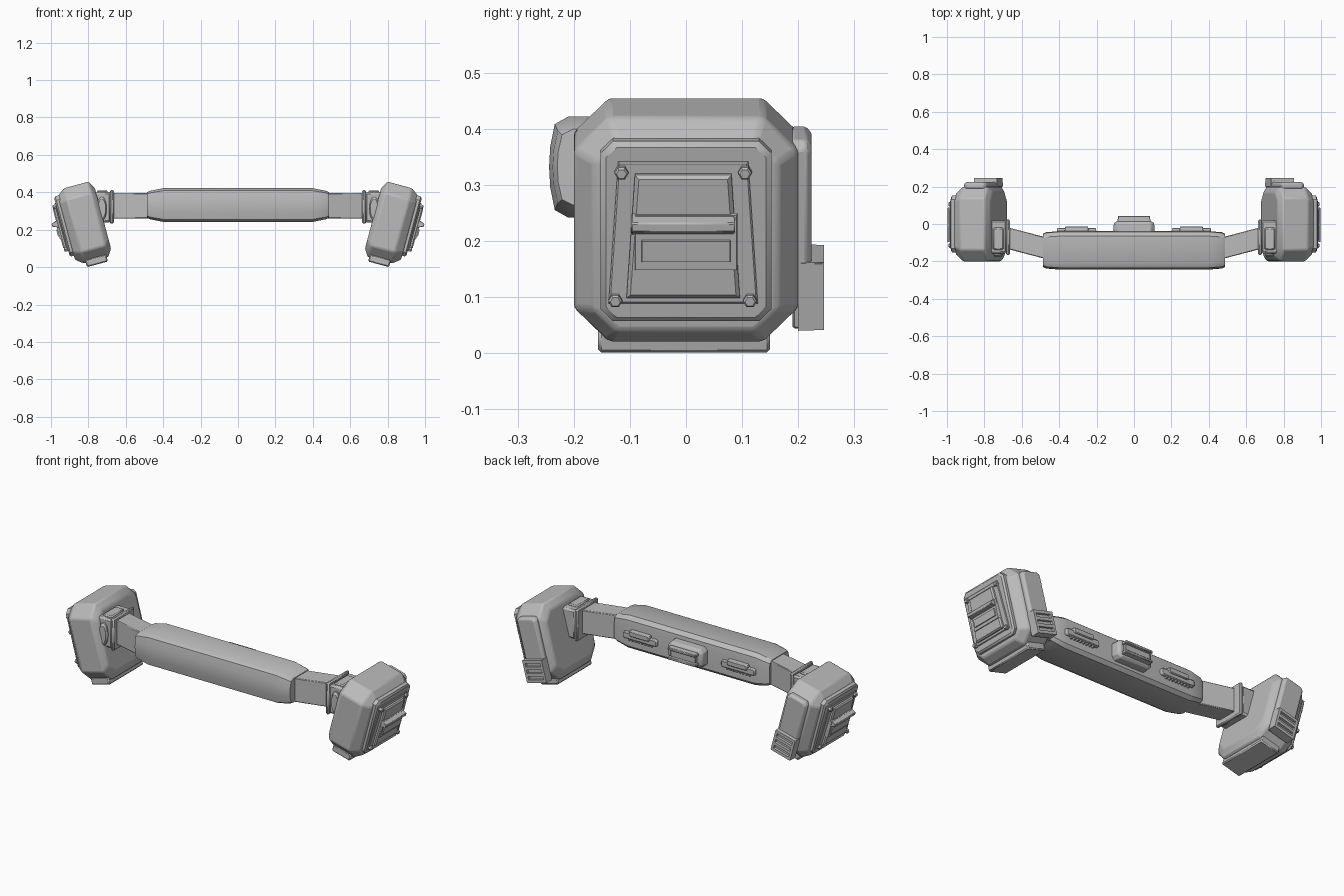
import bpy, bmesh, math
from mathutils import Matrix, Vector

cube = bpy.data.objects.get("Cube")
if cube:
    bpy.data.objects.remove(cube, do_unlink=True)

grey = bpy.data.materials.new("plain_grey")
grey.use_nodes = True
GREY = (0.5, 0.5, 0.5, 1)
grey.diffuse_color = GREY
grey.node_tree.nodes["Principled BSDF"].inputs["Base Color"].default_value = GREY

# Pod frame: local x points outward, local z up along the leaning pod
TILT = Matrix.Rotation(math.radians(15), 4, 'Y')


def loft(name, rings, matrix=None, mirror=True, bevel=0.0, segments=1):
    """Skin a list of equal-length point rings and cap both ends."""
    bm = bmesh.new()
    loops = [[bm.verts.new(p) for p in ring] for ring in rings]
    n = len(loops[0])
    for a, b in zip(loops, loops[1:]):
        for i in range(n):
            j = (i + 1) % n
            bm.faces.new((a[i], a[j], b[j], b[i]))
    bm.faces.new(loops[0][::-1])
    bm.faces.new(loops[-1])
    if matrix:
        bm.transform(matrix)
    bmesh.ops.recalc_face_normals(bm, faces=bm.faces)
    mesh = bpy.data.meshes.new(name)
    bm.to_mesh(mesh)
    bm.free()
    mesh.materials.append(grey)
    ob = bpy.data.objects.new(name, mesh)
    bpy.context.collection.objects.link(ob)
    if bevel:
        mod = ob.modifiers.new("Bevel", 'BEVEL')
        mod.width, mod.segments = bevel, segments
        mod.limit_method, mod.angle_limit = 'ANGLE', math.radians(25)
    if mirror:
        ob.modifiers.new("Mirror", 'MIRROR')
    bpy.ops.object.select_all(action='DESELECT')
    ob.select_set(True)
    bpy.context.view_layer.objects.active = ob
    bpy.ops.object.shade_smooth_by_angle(angle=math.radians(30))
    return ob


def rect(hx, hy, cut=0.0):
    """Rectangle outline, with cut corners when cut is above zero."""
    if not cut:
        return [(-hx, -hy), (hx, -hy), (hx, hy), (-hx, hy)]
    return [(-hx + cut, -hy), (hx - cut, -hy), (hx, -hy + cut), (hx, hy - cut),
            (hx - cut, hy), (-hx + cut, hy), (-hx, hy - cut), (-hx, -hy + cut)]


def box(name, x, y, z, matrix=None, mirror=True, bevel=0.004):
    """Box from (min, max) ranges."""
    ring = [(x[0], y[0]), (x[1], y[0]), (x[1], y[1]), (x[0], y[1])]
    return loft(name, [[(a, b, h) for a, b in ring] for h in z], matrix, mirror, bevel)


def outward(name, sections, mid, matrix=TILT, bevel=0.0, segments=1):
    """Stack of outlines along the pod's outward axis: (u, half_y, half_w, cut)."""
    rings = [[(u, a, mid + b) for a, b in rect(hy, hw, cut)] for u, hy, hw, cut in sections]
    return loft(name, rings, matrix, True, bevel, segments)


def backward(name, x, z, sections, matrix=None, mirror=True, bevel=0.003):
    """Stack of outlines along +y centred on (x, z): (y, half_x, half_z, cut)."""
    rings = [[(x + a, y, z + b) for a, b in rect(hx, hz, cut)] for y, hx, hz, cut in sections]
    return loft(name, rings, matrix, mirror, bevel)


# Centre bar: rounded cross-section tapering at both ends
profile = [(-.055, -1), (-.21, -1), (-.234, -.85), (-.242, -.4), (-.244, 0), (-.242, .4),
           (-.234, .85), (-.21, 1), (-.065, 1), (-.042, .8), (-.038, .4), (-.038, -.8)]
stations = [(-.487, .068, .86), (-.47, .076, .94), (-.4, .09, 1),
            (.4, .09, 1), (.47, .076, .94), (.487, .068, .86)]
loft("centre_bar", [[(x, -.14 + (y + .14) * s, .332 + h * hz) for y, h in profile]
                    for x, hz, s in stations], mirror=False)

# Straps from the bar to the pods
loft("strap", [[(x, c + a, .328 + b) for a, b in rect(.058, .068)]
               for x, c in ((.46, -.132), (.69, -.072))], bevel=.004)

# Hinge blocks with flange, top pad and front boss
box("hinge_flange", (.664, .684), (-.165, .025), (.232, .412), bevel=.006)
box("hinge_block", (.68, .79), (-.158, .02), (.238, .402), bevel=.01)
box("hinge_top_pad", (.697, .755), (-.138, -.02), (.395, .41), bevel=.006)
loft("hinge_boss", [[(.728 + r * .026 * math.cos(t), y, .313 + r * .064 * math.sin(t))
                     for t in [math.tau * i / 20 for i in range(20)]]
                    for y, r in ((-.15, 1), (-.167, 1), (-.175, .8))])

# Pod body: cut-corner box with a broad slope toward the outer face
MID = .44
outward("pod_body", [(.63, .172, .168, .05), (.655, .2, .208, .062), (.79, .2, .208, .062),
                     (.832, .163, .176, .04)], MID, bevel=.008, segments=2)
box("pod_base", (.664, .78), (-.157, .15), (.209, .25), TILT, bevel=.006)

# Outer panel layers
outward("outer_panel", [(.82, .152, .166, .022), (.846, .152, .166, .022),
                        (.854, .143, .157, .02)], MID + .012)


def trapezoid(name, u, bottom, top, w, inset=.008, bevel=0.0):
    rings = []
    for k, d in ((u[0], 0), (u[1] - inset, 0), (u[1], inset)):
        rings.append([(k, -bottom + d, w[0] + d), (k, bottom - d, w[0] + d),
                      (k, top - d, w[1] - d), (k, -top + d, w[1] - d)])
    return loft(name, rings, Matrix.Translation((0, -.005, 0)) @ TILT, True, bevel)


trapezoid("bolt_plate", (.85, .86), .133, .116, (.322, .583), .003)
trapezoid("latch_mount", (.855, .876), .101, .086, (.335, .562), .007)

# Latch: frame, pull block and projecting lip
outward("latch_frame", [(.87, .092, .052, 0), (.881, .09, .05, 0)], .44)
outward("latch_pull", [(.875, .08, .021, 0), (.887, .078, .019, 0)], .425)
loft("latch_lip", [[(.87, y, .452), (.903, y, .466), (.903, y, .482), (.87, y, .492)]
                   for y in (-.097, .087)], TILT, bevel=.002)

# Hexagonal bolts
for y, w in ((-.115, .565), (.105, .565), (-.126, .329), (.114, .329)):
    loft("panel_bolt", [[(u, y + r * math.cos(math.tau * i / 6), w + r * math.sin(math.tau * i / 6))
                         for i in range(6)] for u, r in ((.85, .0125), (.87, .0125), (.874, .009))],
         TILT)

# Pod rear cover and slotted clasp
backward("rear_cover", .722, .452, [(.19, .062, .148, .015), (.214, .062, .148, .015),
                                    (.224, .052, .138, .013)], TILT)
backward("rear_clasp_core", .722, .315, [(.19, .06, .06, 0), (.232, .06, .06, 0)], TILT)
for w in (.261, .297, .333, .369):
    backward("rear_clasp_bar", .722, w, [(.2, .063, .009, 0), (.246, .061, .008, 0)], TILT, bevel=0)
for u in (.666, .778):
    backward("rear_clasp_side", u, .315, [(.2, .008, .062, 0), (.246, .007, .06, 0)], TILT, bevel=0)

# Centre buckle on the back of the bar
backward("centre_buckle", 0, .33, [(-.045, .11, .054, .018), (.002, .108, .052, .018),
                                   (.014, .095, .041, .014)], mirror=False)
for z in (.303, .357):
    backward("buckle_rail", 0, z, [(.005, .088, .009, 0), (.044, .086, .007, 0)], mirror=False)
backward("buckle_core", 0, .33, [(.005, .08, .024, 0), (.028, .078, .022, 0)], mirror=False)

# Side strips with raised centre and small ribs
backward("side_strip", .307, .325, [(-.045, .107, .02, .006), (-.022, .103, .017, .006)])
backward("strip_raise", .307, .343, [(-.045, .064, .017, .004), (-.014, .062, .014, .004)])
for i in range(8):
    backward("strip_rib", .237 + i * .02, .303, [(-.045, .005, .008, 0), (-.026, .004, .006, 0)],
             bevel=0)
